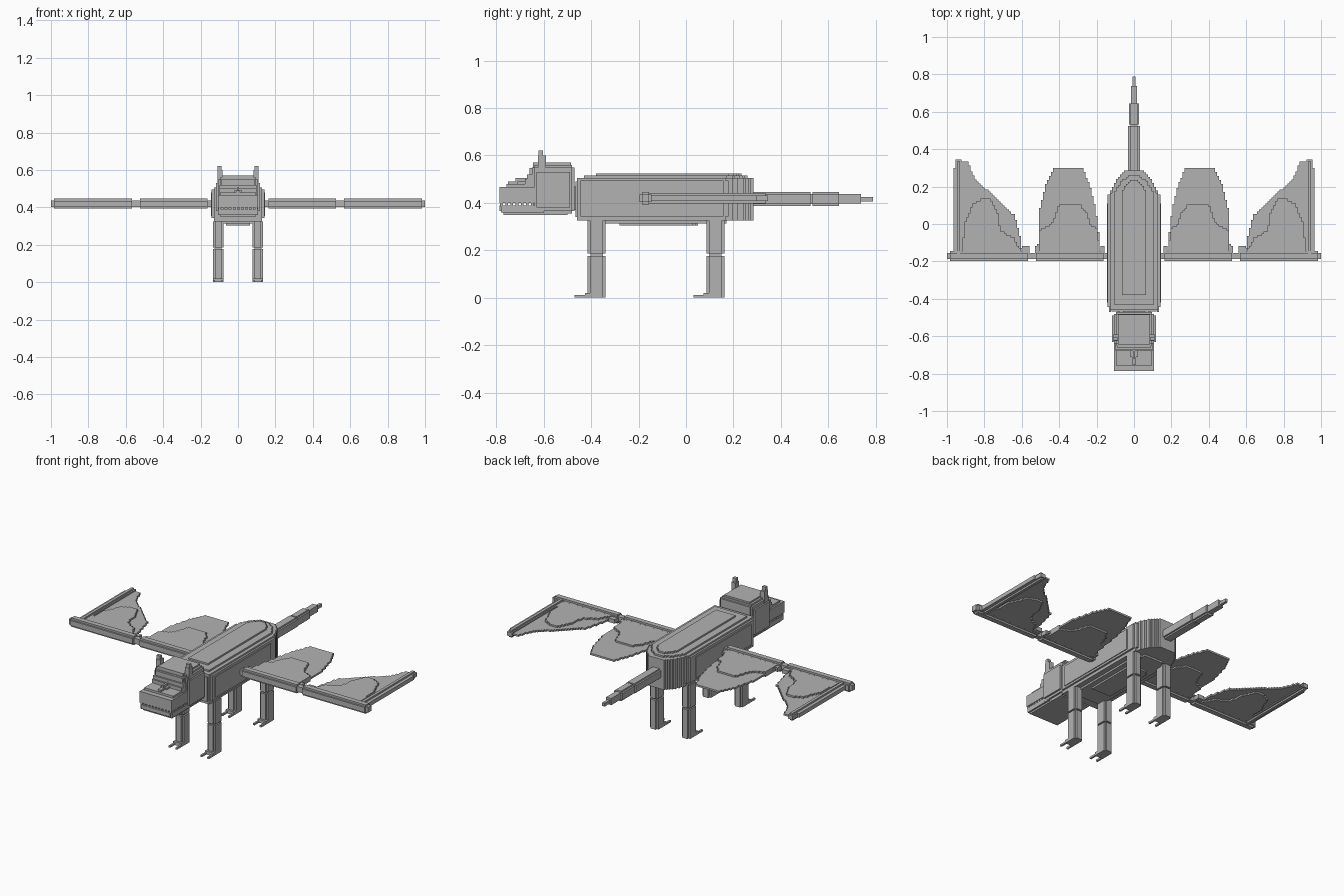
import bpy, bmesh

V = 0.0108  # size of one block step
grey = bpy.data.materials.new("stone grey")
grey.diffuse_color = (0.45, 0.45, 0.45, 1)


def finish(name, bm, mirror):
    bmesh.ops.recalc_face_normals(bm, faces=bm.faces)
    me = bpy.data.meshes.new(name)
    bm.to_mesh(me)
    bm.free()
    me.materials.append(grey)
    ob = bpy.data.objects.new(name, me)
    bpy.context.collection.objects.link(ob)
    if mirror:
        m = ob.modifiers.new("mirror", 'MIRROR')
        m.use_mirror_merge = False
    return ob


def boxes(name, parts, mirror=False):
    """Boxes given as (x0, x1, y0, y1, z0, z1)."""
    bm = bmesh.new()
    for b in parts:
        vs = bmesh.ops.create_cube(bm, size=1)['verts']
        for v in vs:
            for i in range(3):
                lo, hi = b[2 * i], b[2 * i + 1]
                v.co[i] = (lo + hi) / 2 + v.co[i] * (hi - lo)
    return finish(name, bm, mirror)


def notched(x0, x1, y0, y1, z0, z1, s=V):
    """Three crossed boxes: a block with its edges stepped in."""
    return [(x0, x1, y0 + s, y1 - s, z0 + s, z1 - s),
            (x0 + s, x1 - s, y0, y1, z0 + s, z1 - s),
            (x0 + s, x1 - s, y0 + s, y1 - s, z0, z1)]


def lerp(pts, y):
    for (ya, a), (yb, b) in zip(pts, pts[1:]):
        if y <= yb:
            return a + (b - a) * (y - ya) / (yb - ya)
    return pts[-1][1]


def stepped(name, left, right, z0, z1, mirror=False):
    """Slab with block-stepped sides; left and right are (y, x) guides."""
    y0, y1 = left[0][0], left[-1][0]
    n = max(1, round((y1 - y0) / V))
    sides = []
    for guide in (left, right):
        pts = []
        for i in range(n):
            ya, yb = y0 + (y1 - y0) * i / n, y0 + (y1 - y0) * (i + 1) / n
            x = round(lerp(guide, (ya + yb) / 2) / V) * V
            if pts and abs(pts[-1][0] - x) < 1e-5:
                pts[-1] = (x, yb)
            else:
                pts += [(x, ya), (x, yb)]
        sides.append(pts)
    bm = bmesh.new()
    outline = sides[0] + sides[1][::-1]
    face = bm.faces.new([bm.verts.new((x, y, z0)) for x, y in outline])
    ext = bmesh.ops.extrude_face_region(bm, geom=[face])
    for v in ext['geom']:
        if isinstance(v, bmesh.types.BMVert):
            v.co.z = z1
    return finish(name, bm, mirror)


def body_slab(name, half, z0, z1):
    stepped(name, [(y, -x) for y, x in half], half, z0, z1)


# Body: stacked slabs with a tapering rear
body_slab("body_core", [(-.46, .13), (.13, .13), (.19, .12), (.24, .09), (.285, .045)], .325, .505)
body_slab("body_side_panel", [(-.445, .14), (.14, .14), (.18, .13)], .343, .495)
boxes("body_side_plate", [(.1, .145, -.42, .11, .355, .48)], True)
boxes("body_front_plate", [(-.12, .12, -.467, -.44, .34, .49)])
body_slab("back_plate_low", [(-.43, .11), (.16, .11), (.22, .075), (.26, .03)], .505, .515)
body_slab("back_plate_high", [(-.38, .07), (.16, .07), (.2, .05), (.235, .02)], .515, .525)
body_slab("belly_plate_high", [(-.4, .1), (.1, .1), (.17, .06)], .314, .325)
body_slab("belly_plate_low", [(-.28, .065), (.02, .065), (.05, .04)], .304, .314)

# Neck
boxes("neck", [(-.06, .06, -.49, -.45, .37, .47)])

# Head: skull, lower jaw, muzzle and teeth
boxes("skull", notched(-.108, .108, -.65, -.47, .355, .56)
      + [(-.085, .085, -.645, -.485, .55, .57), (-.118, .118, -.63, -.49, .38, .53),
         (-.1, .1, -.67, -.6, .42, .52), (-.09, .09, -.66, -.6, .42, .548)])
boxes("lower_jaw", [(-.107, .107, -.78, -.6, .36, .388), (-.097, .097, -.787, -.6, .365, .388),
                    (-.097, .097, -.77, -.5, .35, .37)])
boxes("muzzle", [(-.107, .107, -.787, -.6, .4, .467), (-.097, .097, -.757, -.6, .45, .48),
                 (-.1, .1, -.68, -.6, .47, .5)])
boxes("side_teeth", [(.09, .105, -.783 + i * .0216, -.772 + i * .0216, .385, .403)
                     for i in range(8)], True)
boxes("front_teeth", [(-.101 + i * .0216, -.09 + i * .0216, -.785, -.774, .385, .403)
                      for i in range(10)])
boxes("nose_ridge", [(-.022, .022, -.71, -.66, .47, .49), (-.011, .011, -.75, -.66, .47, .49),
                     (-.006, .006, -.72, -.66, .48, .505)])
# Horns
boxes("horn", [(.082, .11, -.625, -.59, .53, .6), (.087, .11, -.622, -.603, .59, .622)], True)

# Tail: shrinking segments with thin joints
boxes("tail", [(-.032, .032, .27, .525, .395, .437), (-.022, .022, .27, .525, .386, .446),
               (-.018, .018, .52, .54, .395, .437),
               (-.028, .028, .533, .645, .395, .437), (-.018, .018, .533, .645, .386, .446),
               (-.017, .017, .64, .738, .397, .437), (-.008, .008, .73, .788, .405, .425)])

# Legs: notched upper and lower blocks, joint and clawed foot
for name, y in (("front_leg", -.415), ("rear_leg", .086)):
    parts = [(.088, .125, y + .012, y + .064, .165, .2)]
    for z0, z1 in ((.186, .325), (0, .177)):
        parts += [(.078, .134, y + V, y + .076 - V, z0, z1),
                  (.078 + V, .134 - V, y, y + .076, z0, z1)]
    parts += [(.078, .134, y - .012, y + .02, 0, .02)]
    parts += [(x, x + V, y - .055, y, 0, .011) for x in (.078, .134 - V)]
    boxes(name, parts, True)

# Wing arms: inner and outer beams with joints
boxes("wing_arm", notched(.153, .535, -.197, -.145, .393, .446)
      + notched(.555, .995, -.197, -.145, .393, .446)
      + [(.965, 1, -.186, -.156, .403, .436),
         (.12, .17, -.186, -.156, .403, .436), (.52, .57, -.186, -.156, .403, .436),
         (.158, .18, -.16, -.118, .408, .432), (.51, .53, -.16, -.118, .408, .432),
         (.56, .6, -.16, -.118, .408, .432)], True)
# Wing finger along the tip
boxes("wing_finger", [(.922, .955, -.16, .345, .408, .432), (.93, .947, -.16, .335, .398, .442),
                      (.947, .966, -.16, .3, .408, .432)], True)

# Wing membranes: thin sheet and thicker root layer
stepped("inner_membrane",
        [(-.15, .178), (-.1, .182), (.08, .205), (.2, .235), (.3, .275)],
        [(-.15, .515), (.08, .503), (.2, .475), (.3, .428)], .414, .425, True)
stepped("inner_membrane_root",
        [(-.15, .178), (-.02, .2), (0, .235), (.06, .25), (.104, .29)],
        [(-.15, .513), (-.03, .505), (0, .44), (.05, .42), (.104, .4)], .404, .435, True)
stepped("outer_membrane",
        [(-.15, .595), (-.05, .613), (.05, .64), (.07, .67), (.15, .75), (.24, .85), (.335, .89)],
        [(-.15, .94), (.335, .94)], .414, .425, True)
stepped("outer_membrane_root",
        [(-.15, .6), (-.08, .64), (-.05, .69), (-.03, .715), (.06, .73), (.135, .765)],
        [(-.15, .915), (0, .91), (.06, .88), (.11, .86), (.135, .81)], .404, .435, True)
